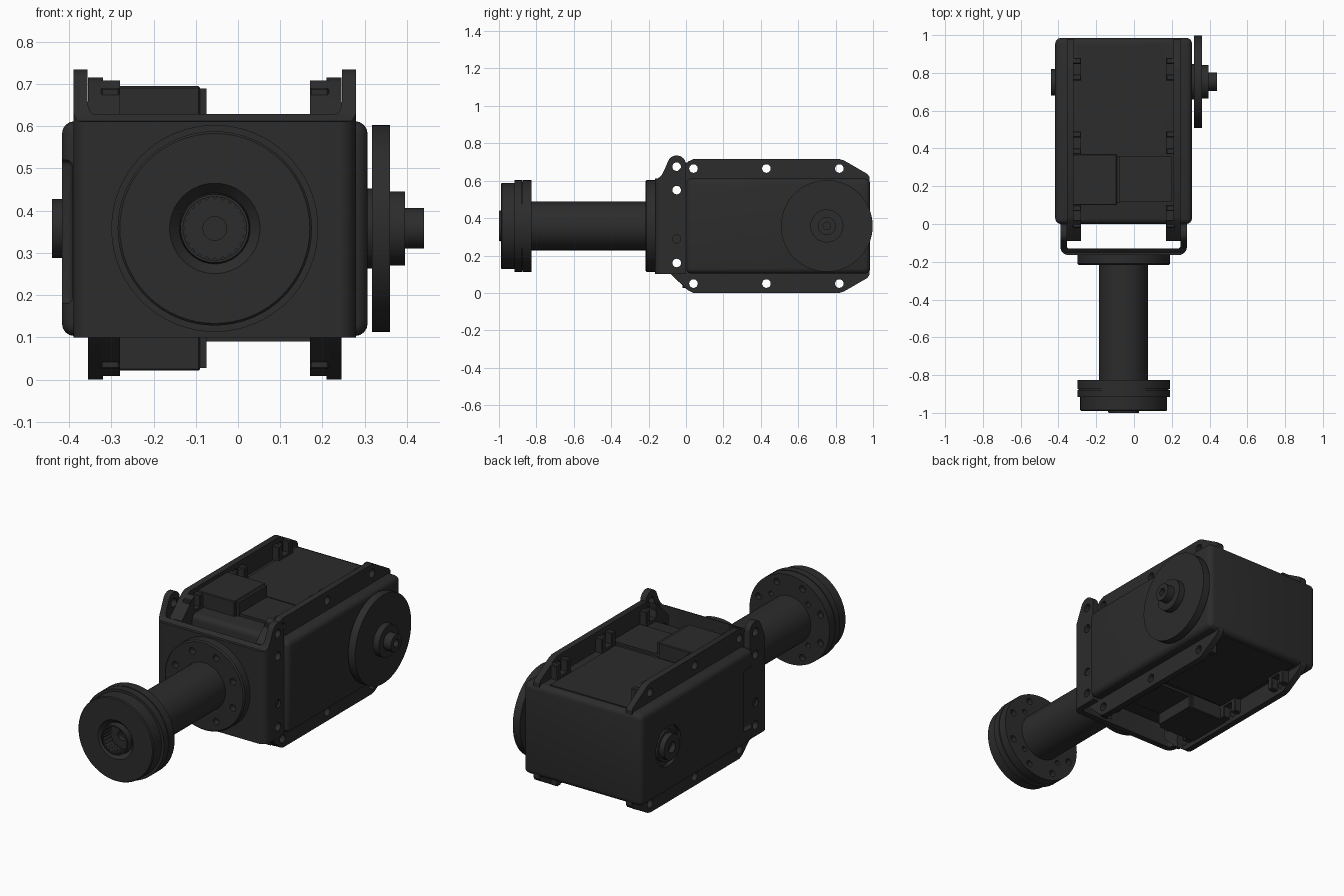
import bpy, bmesh
from math import sin, cos, pi, radians

if "Cube" in bpy.data.objects:
    bpy.data.objects.remove(bpy.data.objects["Cube"])

CX, CZ = -0.055, 0.358          # symmetry planes of the actuator
mat = bpy.data.materials.new("black_plastic")
mat.diffuse_color = (0.025, 0.025, 0.025, 1)
mat.use_nodes = True
mat.node_tree.nodes["Principled BSDF"].inputs["Base Color"].default_value = mat.diffuse_color


def make(name, bm):
    bmesh.ops.remove_doubles(bm, verts=bm.verts, dist=1e-5)
    bmesh.ops.recalc_face_normals(bm, faces=bm.faces)
    me = bpy.data.meshes.new(name)
    bm.to_mesh(me)
    bm.free()
    me.materials.append(mat)
    ob = bpy.data.objects.new(name, me)
    bpy.context.collection.objects.link(ob)
    return ob


def box(name, x0, x1, y0, y1, z0, z1, bevel=0, seg=3):
    bm = bmesh.new()
    bmesh.ops.create_cube(bm, size=1)
    for v in bm.verts:
        v.co = ((x0 + x1) / 2 + v.co.x * (x1 - x0),
                (y0 + y1) / 2 + v.co.y * (y1 - y0),
                (z0 + z1) / 2 + v.co.z * (z1 - z0))
    if bevel:
        bmesh.ops.bevel(bm, geom=bm.edges[:], offset=bevel, segments=seg,
                        profile=0.5, affect='EDGES')
    return make(name, bm)


def prism(name, pts, axis, a, b):
    """Extrude (y,z) points along x, or (x,y) points along z."""
    bm = bmesh.new()
    at = (lambda p, d: (d, *p)) if axis == 'x' else (lambda p, d: (*p, d))
    lo = [bm.verts.new(at(p, a)) for p in pts]
    hi = [bm.verts.new(at(p, b)) for p in pts]
    bm.faces.new(lo)
    bm.faces.new(hi)
    for i in range(len(pts)):
        j = (i + 1) % len(pts)
        bm.faces.new((lo[i], lo[j], hi[j], hi[i]))
    return make(name, bm)


def add_lathe(bm, profile, axis, u, w, seg):
    """Revolve (axial, radius) points; u,w locate the axis line."""
    rings = []
    for d, r in profile:
        ring = []
        for i in range(seg):
            p, q = u + r * cos(2 * pi * i / seg), w + r * sin(2 * pi * i / seg)
            ring.append(bm.verts.new((d, p, q) if axis == 'x' else (p, d, q)))
        rings.append(ring)
    for r0, r1 in zip(rings, rings[1:]):
        for i in range(seg):
            j = (i + 1) % seg
            bm.faces.new((r0[i], r0[j], r1[j], r1[i]))


def lathe(name, profile, axis, u, w, seg=64):
    bm = bmesh.new()
    add_lathe(bm, profile, axis, u, w, seg)
    return make(name, bm)


def holes(specs):
    """Cutter made of rods: (axis, start, end, u, w, radius)."""
    bm = bmesh.new()
    for axis, a, b, u, w, r in specs:
        add_lathe(bm, [(a, 0), (a, r), (b, r), (b, 0)], axis, u, w, 20)
    return make("hole_cutter", bm)


def cut(ob, cutter, op='DIFFERENCE'):
    mod = ob.modifiers.new("cut", 'BOOLEAN')
    mod.operation, mod.object, mod.solver = op, cutter, 'EXACT'
    dg = bpy.context.evaluated_depsgraph_get()
    me = bpy.data.meshes.new_from_object(ob.evaluated_get(dg))
    ob.modifiers.clear()
    ob.data = me
    bpy.data.objects.remove(cutter)


def arc(u, v, r, a0, a1, n=8):
    return [(u + r * cos(radians(a0 + (a1 - a0) * i / n)),
             v + r * sin(radians(a0 + (a1 - a0) * i / n))) for i in range(n + 1)]


# Actuator case, with a cable notch and a bearing recess on the left
case = box("actuator_case", -0.417, 0.307, 0.0, 0.985, 0.103, 0.612, 0.03, 4)
cut(case, box("notch", -0.5, -0.392, -0.1, 0.09, 0.18, 0.52, 0.015))
cut(case, holes([('x', -0.5, -0.397, 0.75, CZ, 0.11)]))

# Mounting walls, nut pockets and front tabs, mirrored on both sides
wall_pts = [(-0.09, 0.11), (0.015, 0.012), (0.04, 0.0), (0.82, 0.0), (0.845, 0.008),
            (0.97, 0.08), (0.98, 0.095)]
wall_pts += [(y, 2 * CZ - z) for y, z in reversed(wall_pts)]
screws = [(y, z) for y in (0.04, 0.43, 0.82) for z in (0.05, 0.665)]
screws += [(-0.05, z) for z in (0.16, 0.55)]
for s, side in ((-1, "left"), (1, "right")):
    def span(a, b):
        return sorted((CX + s * a, CX + s * b))
    wall = prism(side + "_mounting_wall", wall_pts, 'x', *span(0.265, 0.30))
    cut(wall, holes([('x', -1, 1, y, z, 0.023) for y, z in screws]))
    for t, level in ((-1, "lower"), (1, "upper")):
        def rise(a, b):
            return sorted((CZ + t * a, CZ + t * b))
        for y in (0.04, 0.43, 0.82):
            for k in (-1, 1):
                y0, y1 = sorted((y + k * 0.028, y + k * 0.06))
                box(f"{side}_{level}_nut_pocket", *span(0.225, 0.27), y0, y1,
                    *rise(0.23, 0.333), 0.004, 1)
            box(f"{side}_{level}_pocket_base", *span(0.225, 0.27), y - 0.06, y + 0.06,
                *rise(0.23, 0.27))
        tab = prism(f"{side}_{level}_front_tab",
                    [(y, CZ + t * d) for y, d in ((-0.09, 0.12), (0.02, 0.12), (0.02, 0.35),
                                                  (0.0, 0.335), (-0.09, 0.25))],
                    'x', *span(0.225, 0.27))
        cut(tab, holes([('x', -1, 1, y, z, 0.023) for y, z in screws]))

# Cable connectors on the top and bottom decks
for t, level in ((-1, "lower"), (1, "upper")):
    def rise(a, b):
        return sorted((CZ + t * a, CZ + t * b))
    box(level + "_connector", -0.325, -0.09, 0.10, 0.37, *rise(0.2, 0.337), 0.004, 1)
    box(level + "_connector_lip", -0.10, -0.075, 0.115, 0.36, *rise(0.2, 0.331))
    box(level + "_connector_pad", -0.08, 0.20, 0.12, 0.36, *rise(0.2, 0.268))
    box(level + "_deck_panel", -0.30, 0.165, 0.38, 0.95, *rise(0.2, 0.259))

# Output horn with hub (right) and idler bearing (left)
lathe("output_horn", [(0.30, 0), (0.30, 0.095), (0.317, 0.095), (0.317, 0.245), (0.36, 0.245),
                      (0.36, 0.088), (0.395, 0.088), (0.395, 0.048), (0.44, 0.048),
                      (0.44, 0.02), (0.41, 0.02), (0.41, 0)], 'x', 0.753, CZ)
lathe("idler_bearing", [(-0.38, 0), (-0.38, 0.085), (-0.41, 0.085), (-0.41, 0.07),
                        (-0.44, 0.07), (-0.44, 0.03), (-0.415, 0.03), (-0.415, 0)],
      'x', 0.75, CZ, 48)

# U-shaped bracket: plan outline intersected with the eared side outline
plan = [(CX - 0.335, 0.0)] + arc(CX - 0.29, -0.12, 0.045, 180, 270)
plan += arc(CX + 0.29, -0.12, 0.045, 270, 360) + [(CX + 0.335, 0.0), (CX + 0.301, 0.0)]
plan += arc(CX + 0.285, -0.115, 0.016, 0, -90, 4)
plan += arc(CX - 0.285, -0.115, 0.016, 270, 180, 4) + [(CX - 0.301, 0.0)]
bracket = prism("u_bracket", plan, 'z', 0.05, 0.8)
ear = [(-0.2, 0.1), (-0.2, 0.61), (-0.15, 0.612), (-0.13, 0.63), (-0.115, 0.66)]
ear += arc(-0.05, 0.685, 0.05, 165, 0, 12) + [(0.005, 0.62), (0.005, 0.1)]
cut(bracket, prism("ear_cutter", ear, 'x', -1, 1), 'INTERSECT')
cut(bracket, holes([('x', -1, 1, -0.05, z, 0.023) for z in (0.16, 0.55, 0.675)]
                   + [('x', 0.268, 1, -0.05, 0.288, 0.022),
                      ('x', -1, -0.378, -0.05, 0.288, 0.022)]))


def bolt_circle(a, b, r, radius, n=8):
    return holes([('y', a, b, CX + r * cos(2 * pi * (i + 0.5) / n),
                   CZ + r * sin(2 * pi * (i + 0.5) / n), radius) for i in range(n)])


# Tube and its base flange
base = lathe("base_flange", [(-0.16, 0), (-0.16, 0.245), (-0.21, 0.245), (-0.217, 0.238),
                             (-0.217, 0)], 'y', CX, CZ)
cut(base, bolt_circle(-0.3, -0.18, 0.19, 0.018))
lathe("arm_tube", [(-0.21, 0), (-0.21, 0.13), (-0.84, 0.13), (-0.84, 0)], 'y', CX, CZ)

# End flange and splined end cap
end = lathe("end_flange", [(-0.825, 0), (-0.825, 0.245), (-0.873, 0.245), (-0.873, 0.238),
                           (-0.88, 0.238), (-0.88, 0)], 'y', CX, CZ)
cut(end, bolt_circle(-0.855, -0.7, 0.205, 0.018))
cut(end, bolt_circle(-0.855, -0.7, 0.16, 0.014, 4))
lathe("end_cap", [(-0.878, 0), (-0.878, 0.245), (-0.917, 0.245), (-0.917, 0.23), (-0.985, 0.23),
                  (-0.99, 0.225), (-0.99, 0.107), (-0.965, 0.084), (-1.0, 0.081), (-1.0, 0.075),
                  (-0.93, 0.075), (-0.93, 0.028), (-0.9, 0.028), (-0.9, 0)], 'y', CX, CZ)
teeth = bmesh.new()
for i in range(24):
    a = 2 * pi * i / 24
    add_lathe(teeth, [(-0.925, 0), (-0.925, 0.006), (-0.995, 0.006), (-0.995, 0)], 'y',
              CX + 0.074 * cos(a), CZ + 0.074 * sin(a), 4)
make("spline_teeth", teeth)

# Smooth shading with crisp edges
bpy.ops.object.select_all(action='SELECT')
bpy.context.view_layer.objects.active = case
bpy.ops.object.shade_smooth_by_angle(angle=radians(30))
